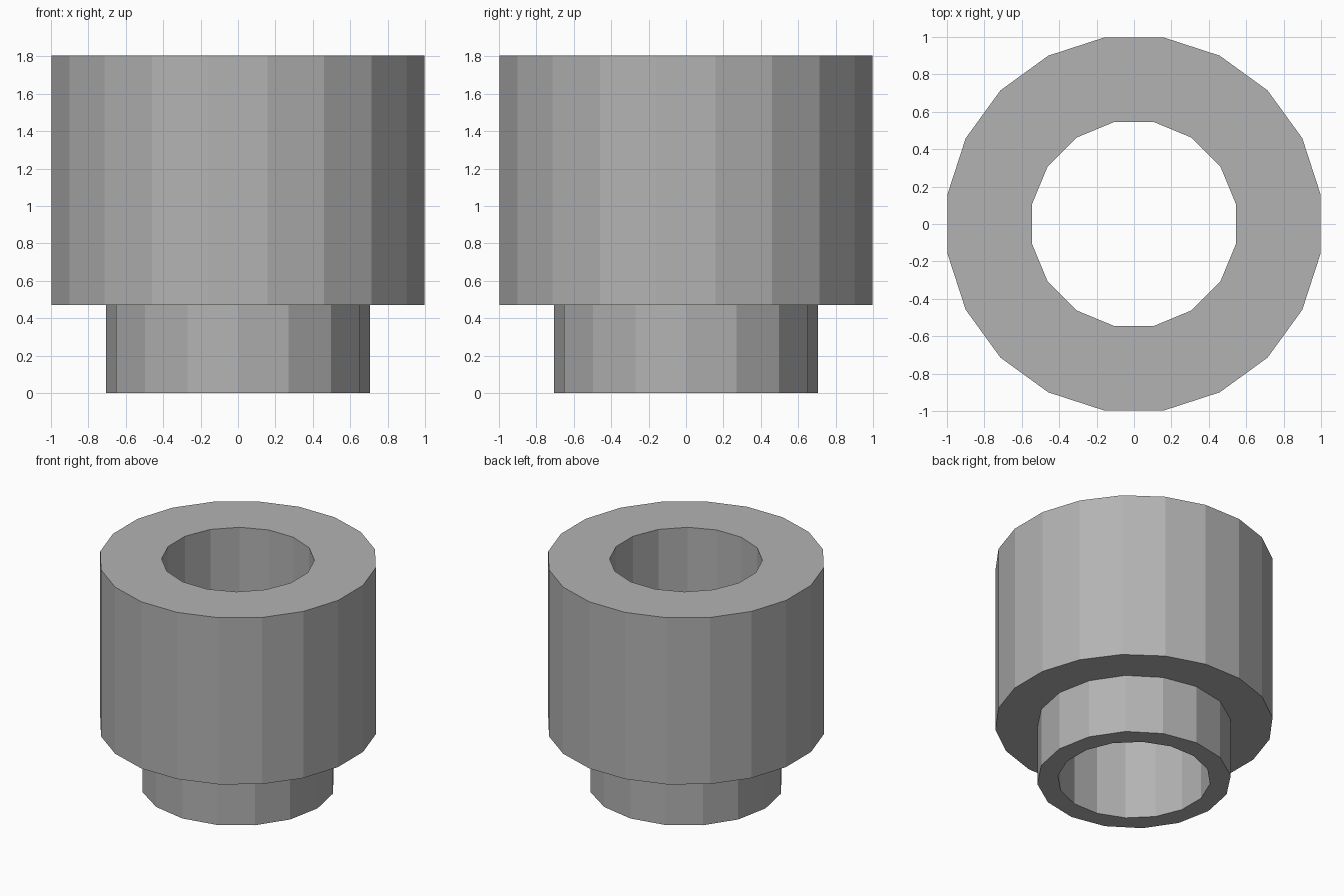
import bpy
import math

cube = bpy.data.objects.get("Cube")
if cube:
    bpy.data.objects.remove(cube, do_unlink=True)

grey = bpy.data.materials.new("plain_grey")
grey.use_nodes = True
colour = (0.45, 0.45, 0.45, 1)
grey.diffuse_color = colour
grey.node_tree.nodes["Principled BSDF"].inputs["Base Color"].default_value = colour


def cylinder(name, sides, radius, bottom, top, turn=0.0):
    """Flat-sided upright cylinder; turn is a fraction of one side."""
    bpy.ops.mesh.primitive_cylinder_add(
        vertices=sides, radius=radius, depth=top - bottom,
        location=(0, 0, (bottom + top) / 2),
        rotation=(0, 0, turn * math.tau / sides))
    obj = bpy.context.object
    obj.name = obj.data.name = name
    obj.data.materials.append(grey)
    return obj


def boolean(target, tool, operation):
    mod = target.modifiers.new(operation.lower(), 'BOOLEAN')
    mod.object = tool
    mod.operation = operation
    mod.solver = 'EXACT'
    bpy.context.view_layer.objects.active = target
    bpy.ops.object.modifier_apply(modifier=mod.name)
    bpy.data.objects.remove(tool, do_unlink=True)


# Wide upper body with a narrower collar below it
bushing = cylinder("stepped_bushing", 20, 1.01, 0.47, 1.805, 0.5)
collar = cylinder("collar", 16, 0.705, 0, 0.8)
boolean(bushing, collar, 'UNION')

# Bore running right through both
bore = cylinder("bore_cutter", 16, 0.555, -0.2, 2.0, 0.5)
boolean(bushing, bore, 'DIFFERENCE')
